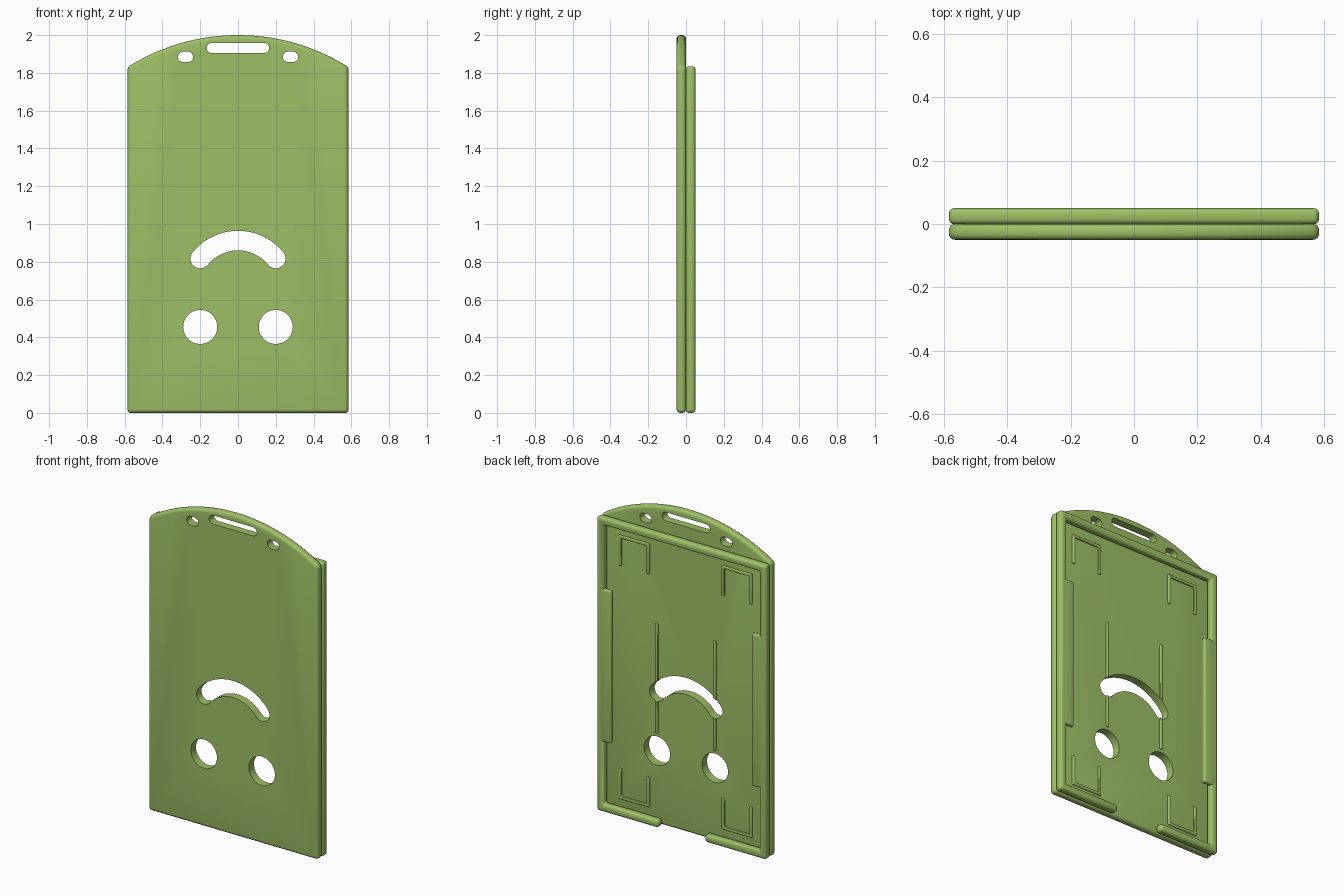
import bpy
import bmesh
from math import sin, cos, pi, asin, radians

cube = bpy.data.objects.get("Cube")
if cube:
    bpy.data.objects.remove(cube, do_unlink=True)

green = bpy.data.materials.new("leaf_green")
green.use_nodes = True
GREEN = (0.34, 0.525, 0.133, 1)
green.diffuse_color = GREEN
green.node_tree.nodes["Principled BSDF"].inputs["Base Color"].default_value = GREEN


def activate(ob):
    bpy.ops.object.select_all(action='DESELECT')
    ob.select_set(True)
    bpy.context.view_layer.objects.active = ob


def prism(name, outline, y0, y1, bevel=0.0):
    """Extrude an x-z outline from y0 to y1 and round its edges."""
    bm = bmesh.new()
    face = bm.faces.new([bm.verts.new((x, y0, z)) for x, z in outline])
    ext = bmesh.ops.extrude_face_region(bm, geom=[face])["geom"]
    for v in ext:
        if isinstance(v, bmesh.types.BMVert):
            v.co.y = y1
    bmesh.ops.recalc_face_normals(bm, faces=bm.faces[:])
    mesh = bpy.data.meshes.new(name)
    bm.to_mesh(mesh)
    bm.free()
    ob = bpy.data.objects.new(name, mesh)
    bpy.context.collection.objects.link(ob)
    mesh.materials.append(green)
    if bevel:
        mod = ob.modifiers.new("round", 'BEVEL')
        mod.width = bevel
        mod.segments = 4
        mod.limit_method = 'ANGLE'
        mod.angle_limit = radians(30)
        mod.use_clamp_overlap = False
        activate(ob)
        bpy.ops.object.modifier_apply(modifier=mod.name)
    return ob


def arc(cx, cz, r, a0, a1, n):
    return [(cx + r * cos(a0 + (a1 - a0) * i / n),
             cz + r * sin(a0 + (a1 - a0) * i / n)) for i in range(n + 1)]


def slot(cx, cz, half, r):
    """Pill outline lying along x."""
    return (arc(cx + half, cz, r, -pi / 2, pi / 2, 12)
            + arc(cx - half, cz, r, pi / 2, 3 * pi / 2, 12))


def cut(ob, cutters):
    activate(ob)
    for c in cutters:
        mod = ob.modifiers.new("hole", 'BOOLEAN')
        mod.operation = 'DIFFERENCE'
        mod.solver = 'EXACT'
        mod.object = c
        bpy.ops.object.modifier_apply(modifier=mod.name)


W, H, SHOULDER = 0.585, 2.0, 1.83
parts = []

# Front plate with arched top
rise = H - SHOULDER
R = (W * W + rise * rise) / (2 * rise)
half = asin(W / R)
plate = prism("front_plate", [(-W, 0), (W, 0)]
              + arc(0, H - R, R, pi / 2 - half, pi / 2 + half, 48),
              -0.05, 0, 0.02)
parts.append(plate)

# Curved slot outline with round ends
sr, sz, tip, sa = 0.258, 0.654, 0.052, radians(50.8)
a0, a1 = pi / 2 - sa, pi / 2 + sa
curved = (arc(0, sz, sr + tip, a0, a1, 28)
          + arc(sr * cos(a1), sz + sr * sin(a1), tip, a1, a1 + pi, 12)[1:]
          + arc(0, sz, sr - tip, a1, a0, 28)[1:]
          + arc(sr * cos(a0), sz + sr * sin(a0), tip, a0 + pi, a0 + 2 * pi, 12)[1:-1])

# Hole cutters
outlines = [curved, slot(0, 1.932, 0.138, 0.027)]
for s in (-1, 1):
    outlines.append(slot(s * 0.278, 1.885, 0.014, 0.027))
    outlines.append(arc(s * 0.2, 0.455, 0.09, 0, 2 * pi * 47 / 48, 47))
cutters = [prism("hole_cutter", o, -0.2, 0.2) for o in outlines]
cut(plate, cutters)

# Back rim, open in the middle of the bottom
gap, inner, wall, top = 0.16, 0.537, 0.048, 1.835
right_half = [(gap, 0), (W, 0), (W, top)]
inside = [(inner, top - wall), (inner, wall), (gap, wall)]
mirror = lambda pts: [(-x, z) for x, z in reversed(pts)]
parts.append(prism("back_rim", right_half + mirror(right_half)
                   + mirror(inside) + inside, -0.001, 0.05, 0.018))

for s, side in ((1, "left"), (-1, "right")):
    # Side retaining tab overhanging the card pocket
    parts.append(prism(side + "_tab", [(s * x, z) for x, z in
                 ((0.485, 0.44), (0.567, 0.44), (0.567, 1.39), (0.485, 1.39))],
                 0.02, 0.05, 0.01))

    # Long straight rib, interrupted by the curved slot
    rib = prism(side + "_long_rib", [(s * 0.2 + dx, z) for dx, z in
                ((-0.009, 0.565), (0.009, 0.565), (0.009, 1.25), (-0.009, 1.25))],
                -0.01, 0.01, 0.005)
    cut(rib, cutters[:1])
    parts.append(rib)

    # U-shaped corner ribs, legs pointing to the middle
    t, xa, xb = 0.018, 0.25, 0.46
    for level, base, end in (("upper", 1.735, 1.545), ("lower", 0.09, 0.28)):
        d = t if end > base else -t
        u = [(xa, end), (xa, base), (xb, base), (xb, end),
             (xb - t, end), (xb - t, base + d), (xa + t, base + d), (xa + t, end)]
        parts.append(prism(f"{level}_{side}_corner_rib",
                           [(s * x, z) for x, z in u], -0.01, 0.01, 0.005))

for c in cutters:
    bpy.data.objects.remove(c, do_unlink=True)

# Smooth rounded edges, crisp hole edges
for ob in parts:
    activate(ob)
    bpy.ops.object.shade_smooth_by_angle(angle=radians(35))
